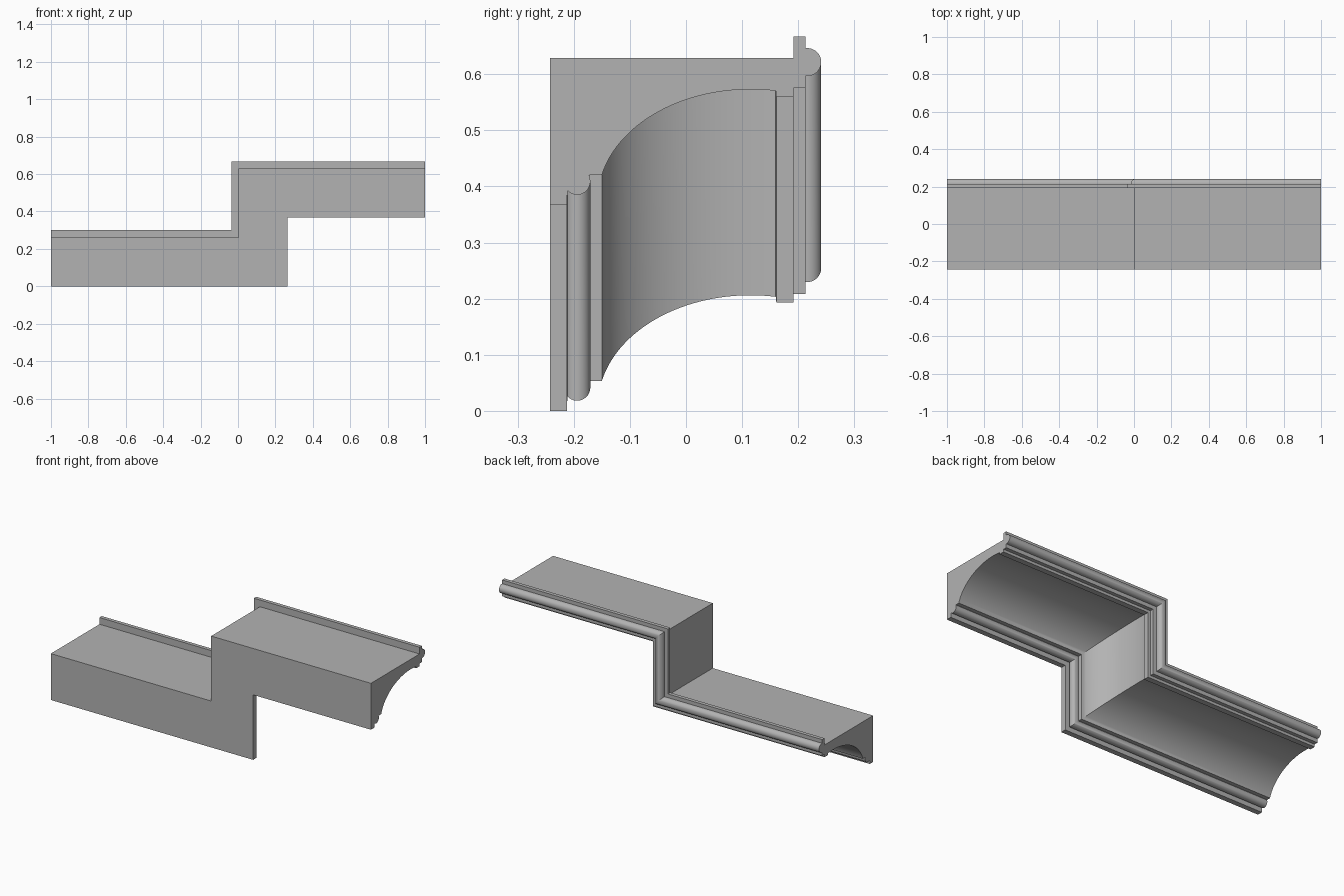
import bpy, bmesh
from math import sin, cos, radians

if "Cube" in bpy.data.objects:
    bpy.data.objects.remove(bpy.data.objects["Cube"], do_unlink=True)


def arc(cy, ch, ry, rh, start, end, steps):
    """Points on an elliptical arc in the (depth, height) plane."""
    angles = [radians(start + (end - start) * i / steps) for i in range(steps + 1)]
    return [(cy + ry * cos(a), ch + rh * sin(a)) for a in angles]


# Moulding cross-section: (depth, height above the lower edge)
profile = [(-0.242, 0.262), (-0.242, 0), (-0.212, 0)]
profile += arc(-0.194, 0.042, 0.0235, 0.024, 222, 385, 16)     # lower bead
profile += [(-0.172, 0.053)]
profile += arc(0.115, 0.009, 0.272, 0.197, 167, 80.5, 28)      # large cove
profile += [(0.161, 0.193), (0.192, 0.193), (0.192, 0.208), (0.213, 0.208)]
profile += arc(0.216, 0.2545, 0.025, 0.025, -97, 97, 20)       # upper bead
profile += [(0.213, 0.30), (0.192, 0.30), (0.192, 0.262)]

# Stepped path (x, z), each with the direction the section grows in
path = [(-1, 0, 0), (0.264, 0, -1), (0.264, 0.367, -1), (1, 0.367, 0)]

# Sweep with mitred corners
bm = bmesh.new()
rings = [[bm.verts.new((x + lean * h, y, z + h)) for y, h in profile]
         for x, z, lean in path]
n = len(profile)
for a, b in zip(rings, rings[1:]):
    for i in range(n):
        j = (i + 1) % n
        bm.faces.new((a[i], a[j], b[j], b[i]))
bm.faces.new(rings[0])
bm.faces.new(rings[-1])
bmesh.ops.recalc_face_normals(bm, faces=bm.faces)

mesh = bpy.data.meshes.new("stepped_cornice")
bm.to_mesh(mesh)
bm.free()
cornice = bpy.data.objects.new("stepped_cornice", mesh)
bpy.context.collection.objects.link(cornice)

# Plain grey plaster
grey = (0.45, 0.45, 0.45, 1)
mat = bpy.data.materials.new("grey_plaster")
mat.use_nodes = True
mat.diffuse_color = grey
mat.node_tree.nodes["Principled BSDF"].inputs["Base Color"].default_value = grey
mesh.materials.append(mat)

bpy.ops.object.select_all(action="DESELECT")
cornice.select_set(True)
bpy.context.view_layer.objects.active = cornice
bpy.ops.object.shade_smooth_by_angle(angle=radians(30))
